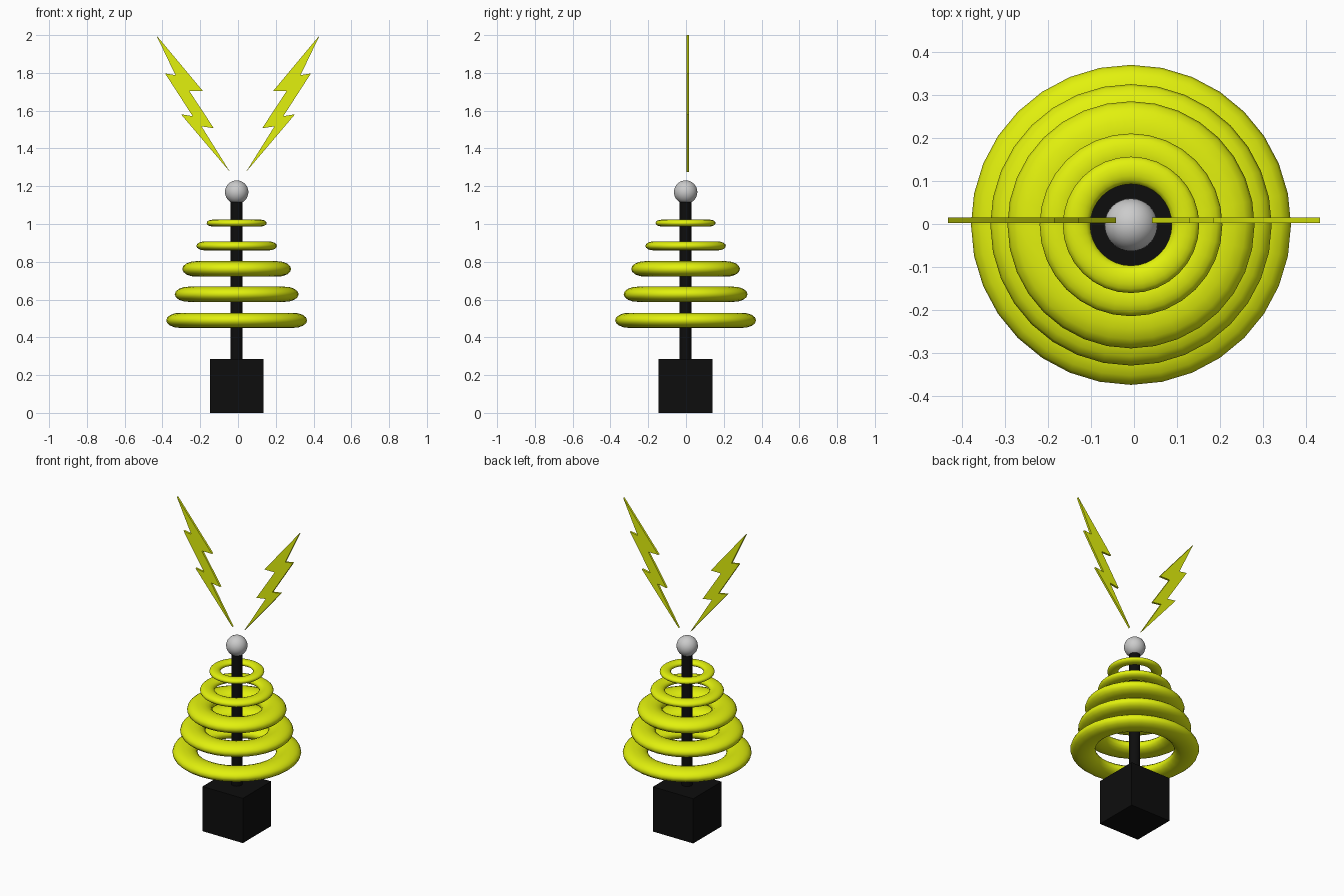
import bpy, bmesh, math

if "Cube" in bpy.data.objects:
    bpy.data.objects.remove(bpy.data.objects["Cube"])

CX, CY = -0.007, -0.002   # axis of the tower


def material(name, rgb):
    m = bpy.data.materials.new(name)
    m.diffuse_color = (*rgb, 1)
    m.use_nodes = True
    m.node_tree.nodes["Principled BSDF"].inputs["Base Color"].default_value = m.diffuse_color
    return m


black = material("black", (0.004, 0.004, 0.004))
yellow = material("yellow", (0.76, 0.88, 0.004))


def finish(name, mat=None, smooth=False):
    ob = bpy.context.object
    ob.name = name
    if mat:
        ob.data.materials.append(mat)
    if smooth:
        bpy.ops.object.shade_smooth_by_angle(angle=math.radians(40))
    return ob


# base block
bpy.ops.mesh.primitive_cube_add(size=0.285, location=(CX, CY, 0.1425))
finish("base", black)

# central pole
bpy.ops.mesh.primitive_cylinder_add(vertices=32, radius=0.032, depth=0.86,
                                    location=(CX, CY, 0.70))
finish("pole", black, True)

# ball on top
bpy.ops.mesh.primitive_uv_sphere_add(segments=32, ring_count=16, radius=0.062,
                                     location=(CX, CY, 1.169))
finish("ball", None, True)

# squashed rings: centre height, outer radius, half width, half height
rings = [(0.49, 0.373, 0.073, 0.040),
         (0.628, 0.328, 0.073, 0.040),
         (0.762, 0.288, 0.073, 0.041),
         (0.884, 0.213, 0.042, 0.0235),
         (1.005, 0.159, 0.032, 0.018)]
for i, (z, outer, w, h) in enumerate(rings):
    bpy.ops.mesh.primitive_torus_add(major_segments=32, minor_segments=16,
                                     major_radius=outer - w, minor_radius=w,
                                     location=(CX, CY, z))
    bpy.context.object.scale.z = h / w
    bpy.ops.object.transform_apply(location=False, rotation=False, scale=True)
    finish(f"ring_{i + 1}", yellow, True)

# lightning bolts: flat zigzag outline, extruded and mirrored
outline = [(0.433, 2.0), (0.331, 1.788), (0.386, 1.797), (0.240, 1.571),
           (0.302, 1.581), (0.042, 1.275), (0.193, 1.517), (0.128, 1.507),
           (0.257, 1.703), (0.185, 1.703)]


def bolt(name, side):
    bm = bmesh.new()
    face = bm.faces.new([bm.verts.new((side * x, 0.002, z)) for x, z in outline])
    ext = bmesh.ops.extrude_face_region(bm, geom=[face])
    for v in ext["geom"]:
        if isinstance(v, bmesh.types.BMVert):
            v.co.y += 0.013
    bmesh.ops.recalc_face_normals(bm, faces=bm.faces[:])
    me = bpy.data.meshes.new(name)
    bm.to_mesh(me)
    bm.free()
    me.materials.append(yellow)
    bpy.context.collection.objects.link(bpy.data.objects.new(name, me))


bolt("bolt_right", 1)
bolt("bolt_left", -1)
